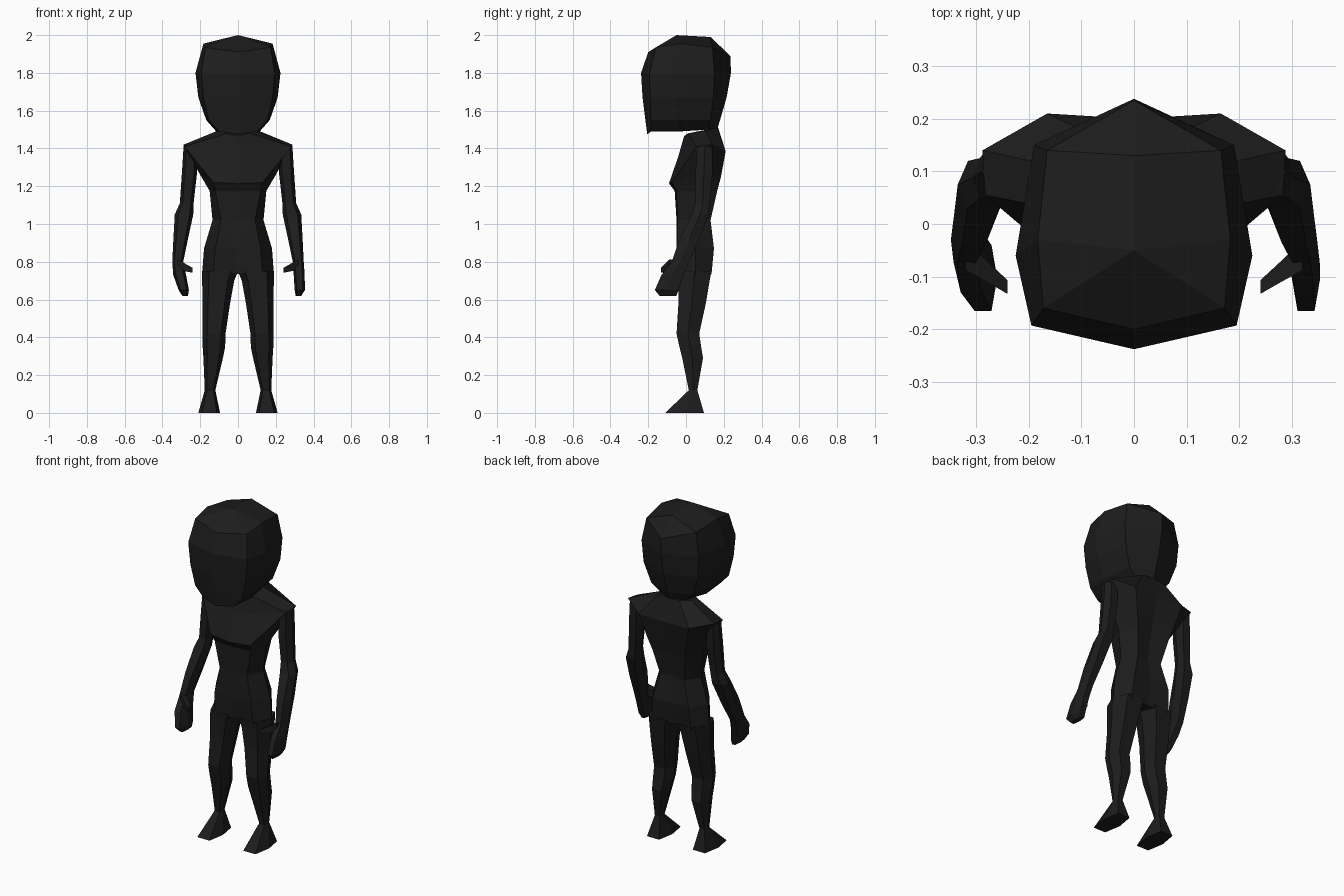
import bpy, bmesh

mat = bpy.data.materials.new("charcoal")
mat.diffuse_color = (0.012, 0.012, 0.012, 1)


def loft(name, rings):
    """Skin a list of closed rings, cap the ends and make a flat-shaded object."""
    bm = bmesh.new()
    rows = [[bm.verts.new(p) for p in r] for r in rings]
    n = len(rows[0])
    for a, b in zip(rows, rows[1:]):
        for i in range(n):
            j = (i + 1) % n
            bm.faces.new((a[i], a[j], b[j], b[i]))
    bm.faces.new(rows[0])
    bm.faces.new(rows[-1])
    bmesh.ops.remove_doubles(bm, verts=bm.verts, dist=0.0005)
    bmesh.ops.dissolve_degenerate(bm, edges=bm.edges, dist=0.0005)
    bmesh.ops.recalc_face_normals(bm, faces=bm.faces)
    me = bpy.data.meshes.new(name)
    bm.to_mesh(me)
    bm.free()
    me.materials.append(mat)
    ob = bpy.data.objects.new(name, me)
    bpy.context.collection.objects.link(ob)
    return ob


def full(half):
    """Half ring from front centre to back centre -> symmetric closed ring."""
    return half + [(-x, y, z) for x, y, z in half[-2:0:-1]]


def level(z, fc, f, s, b, bc):
    return [(0, fc, z), (*f, z), (*s, z), (*b, z), (0, bc, z)]


def hexa(z, x0, x1, y0, y1, side, k=0.2):
    """Six-sided section inside the given bounds."""
    w, ym = (x1 - x0) * k, (y0 + y1) / 2
    pts = [(x0, ym), (x0 + w, y0), (x1 - w, y0), (x1, ym), (x1 - w, y1), (x0 + w, y1)]
    return [(side * x, y, z) for x, y in pts]


# Head: faceted block, narrow at the chin, ridge on top
t1, t2 = (0, -0.05, 2.0), (0, 0.13, 1.99)
loft("head", [full(h) for h in [
    [(0, -0.205, 1.475), (0.10, -0.185, 1.49), (0.115, -0.03, 1.49), (0.08, 0.12, 1.50), (0, 0.165, 1.50)],
    level(1.55, -0.215, (0.155, -0.185), (0.168, -0.05), (0.14, 0.13), 0.18),
    level(1.67, -0.23, (0.183, -0.19), (0.21, -0.06), (0.18, 0.145), 0.215),
    level(1.80, -0.238, (0.195, -0.193), (0.225, -0.06), (0.19, 0.15), 0.238),
    [(0, -0.20, 1.91), (0.172, -0.16, 1.935), (0.183, -0.03, 1.955), (0.165, 0.14, 1.935), (0, 0.235, 1.89)],
    [t1, t1, t1, t2, t2]]])

# Torso: hips, waist, overhanging chest, shoulders and neck
loft("torso", [full(h) for h in [
    level(0.735, -0.035, (0.13, -0.045), (0.19, 0.05), (0.13, 0.135), 0.12),
    level(0.87, -0.05, (0.12, -0.05), (0.18, 0.05), (0.12, 0.148), 0.14),
    level(1.02, -0.05, (0.09, -0.045), (0.135, 0.05), (0.08, 0.13), 0.115),
    level(1.175, -0.06, (0.12, -0.05), (0.15, 0.05), (0.11, 0.165), 0.145),
    [(0, -0.09, 1.215), (0.13, -0.075, 1.22), (0.20, 0.07, 1.26), (0.13, 0.185, 1.25), (0, 0.165, 1.25)],
    [(0, -0.04, 1.36), (0.283, 0.055, 1.41), (0.288, 0.14, 1.42), (0.165, 0.21, 1.385), (0, 0.20, 1.375)],
    [(0, -0.01, 1.465), (0.06, 0.01, 1.48), (0.105, 0.10, 1.495), (0.07, 0.165, 1.51), (0, 0.17, 1.51)]]])

for side, tag in ((1, "left"), (-1, "right")):
    # Leg with knee, calf and ankle
    loft(tag + "_leg", [hexa(*r, side) for r in [
        (0.75, 0.0, 0.19, -0.045, 0.135),
        (0.70, 0.02, 0.19, -0.042, 0.125),
        (0.58, 0.042, 0.187, -0.04, 0.105),
        (0.42, 0.066, 0.187, -0.05, 0.07),
        (0.35, 0.068, 0.187, -0.035, 0.08),
        (0.29, 0.08, 0.183, -0.02, 0.09),
        (0.12, 0.12, 0.176, 0.015, 0.06)]])
    # Foot flaring from the ankle to a flat sole
    loft(tag + "_foot", [hexa(0.12, 0.12, 0.176, 0.015, 0.06, side),
                         hexa(0.0, 0.095, 0.21, -0.11, 0.095, side, 0.15)])
    # Arm and hand; the two hands swing in by different amounts
    d = 0.0 if side > 0 else -0.04
    loft(tag + "_arm", [hexa(*r, side) for r in [
        (1.415, 0.22, 0.288, 0.06, 0.14),
        (1.27, 0.217, 0.297, 0.05, 0.14),
        (1.11, 0.235, 0.308, 0.05, 0.125),
        (1.05, 0.237, 0.335, 0.03, 0.12),
        (0.92, 0.265, 0.342, -0.035, 0.07),
        (0.80, 0.29, 0.348, -0.075, 0.015),
        (0.73, 0.295 + d / 2, 0.353 + d / 4, -0.13, -0.015),
        (0.65, 0.30 + d, 0.354 + d, -0.165, -0.04),
        (0.62, 0.305 + d, 0.335 + d, -0.14, -0.05)]])
    # Thumb pointing inwards
    loft(tag + "_thumb", [[(side * x, y + dy, z + dz) for dy, dz in
                           ((-w, -w), (w, -w), (w, w), (-w, w))]
                          for x, y, z, w in ((0.32, -0.06, 0.785, 0.028),
                                             (0.28, -0.09, 0.77, 0.02),
                                             (0.24, -0.12, 0.755, 0.013))])
